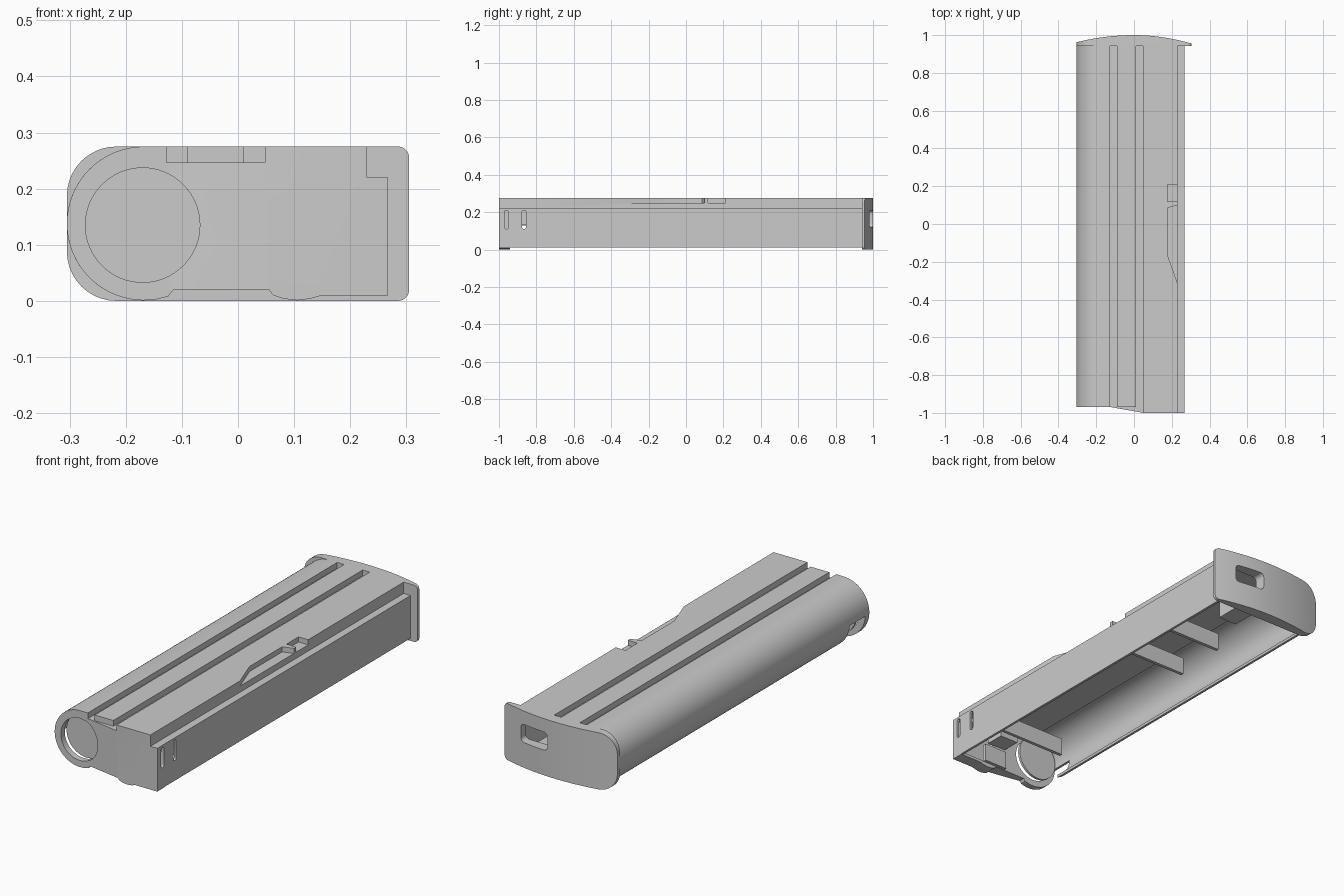
import bpy, bmesh, math
from mathutils import Vector

if "Cube" in bpy.data.objects:
    bpy.data.objects.remove(bpy.data.objects["Cube"])

grey = bpy.data.materials.new("light grey plastic")
grey.diffuse_color = (0.6, 0.6, 0.6, 1)
grey.use_nodes = True
grey.node_tree.nodes["Principled BSDF"].inputs["Base Color"].default_value = grey.diffuse_color

CX, CZ, R = -0.168, 0.138, 0.137      # rounded side of the housing


def prism(name, pts, lo, hi, axis="y"):
    """Extrude a 2D outline along y (points x,z), z (x,y) or x (y,z)."""
    place = {"y": lambda p, t: (p[0], t, p[1]),
             "z": lambda p, t: (p[0], p[1], t),
             "x": lambda p, t: (t, p[0], p[1])}[axis]
    bm = bmesh.new()
    face = bm.faces.new([bm.verts.new(place(p, lo)) for p in pts])
    ext = bmesh.ops.extrude_face_region(bm, geom=[face])
    move = Vector(place((0, 0), hi - lo))
    bmesh.ops.translate(bm, vec=move, verts=[v for v in ext["geom"] if isinstance(v, bmesh.types.BMVert)])
    bmesh.ops.recalc_face_normals(bm, faces=bm.faces)
    me = bpy.data.meshes.new(name)
    bm.to_mesh(me)
    bm.free()
    me.materials.append(grey)
    ob = bpy.data.objects.new(name, me)
    bpy.context.collection.objects.link(ob)
    return ob


def box(name, x, y, z):
    return prism(name, [(x[0], z[0]), (x[1], z[0]), (x[1], z[1]), (x[0], z[1])], *y)


def arc(cx, cz, r, a0, a1, n):
    return [(cx + r * math.cos(math.radians(a0 + (a1 - a0) * i / n)),
             cz + r * math.sin(math.radians(a0 + (a1 - a0) * i / n))) for i in range(n + 1)]


def rounded(x0, x1, z0, z1, rl, rr, n=10):
    return (arc(x0 + rl, z0 + rl, rl, 180, 270, n) + arc(x1 - rr, z0 + rr, rr, 270, 360, n)
            + arc(x1 - rr, z1 - rr, rr, 0, 90, n) + arc(x0 + rl, z1 - rl, rl, 90, 180, n))


def cut(ob, *cutters):
    """Subtract the cutters, then remove them."""
    for c in cutters:
        m = ob.modifiers.new("cut", "BOOLEAN")
        m.operation, m.solver, m.object = "DIFFERENCE", "EXACT", c
        c.hide_render = True
        bpy.context.view_layer.objects.active = ob
        bpy.ops.object.modifier_apply(modifier=m.name)
        bpy.data.objects.remove(c)


def smooth(ob):
    bpy.ops.object.select_all(action="DESELECT")
    ob.select_set(True)
    bpy.context.view_layer.objects.active = ob
    bpy.ops.object.shade_smooth_by_angle(angle=math.radians(30))


# top line with two long grooves and the stepped right shoulder
top = []
for g0, g1 in ((-0.127, -0.09), (0.01, 0.048)):
    top += [(g0, 0.275), (g0, 0.247), (g1, 0.247), (g1, 0.275)]
top += [(0.23, 0.275), (0.23, 0.22), (0.267, 0.22)]

# long open-bottom housing shell
t = 0.012
outer = arc(CX, CZ, R, 247, 90, 32) + top + [(0.267, 0.012)]
inner = [(0.267 - t, 0.012), (0.267 - t, 0.208), (0.218, 0.208), (0.218, 0.235), (-0.139, 0.235)]
inner += arc(CX, CZ, R - t, 76, 246, 32)
housing = prism("housing_shell", outer + inner, -0.94, 0.946)
cut(housing,
    prism("latch_cut", [(0.25, -0.37), (0.178, -0.165), (0.178, 0.085), (0.25, 0.106)], 0.25, 0.3, "z"),
    prism("catch_cut", [(0.178, 0.118), (0.25, 0.118), (0.25, 0.21), (0.178, 0.21)], 0.25, 0.3, "z"),
    box("side_opening", (-0.4, -0.12), (-0.95, -0.82), (-0.1, 0.13)),
    prism("slot_cut", rounded(-0.876, -0.856, 0.11, 0.21, 0.009, 0.009, 5), 0.24, 0.3, "x"))
smooth(housing)

# front wall with round opening, slanted face, foot bumps and a hollow right side
bottom = [(0.267, 0.01), (0.15, 0.01), (0.13, 0.004), (0.105, 0.001), (0.08, 0.004),
          (0.063, 0.01), (0.055, 0.02), (-0.115, 0.02), (-0.123, 0.01)]
front = prism("front_wall", arc(CX, CZ, R, 289, 90, 40) + top + bottom, -1.0, -0.94)
cut(front,
    prism("slant_cut", [(-0.4, -1.1), (0.05, -1.1), (0.05, -1.0), (-0.12, -0.97), (-0.4, -0.97)], -0.1, 0.4, "z"),
    box("ridge_cut", (-0.126, 0.047), (-1.1, -0.97), (0.247, 0.3)),
    prism("round_cut", arc(-0.17, 0.135, 0.102, 0, 354.375, 63), -1.1, -0.9),
    box("hollow_cut", (0.06, 0.255), (-0.98, -0.9), (0.024, 0.208)),
    prism("slot_cut", rounded(-0.97, -0.95, 0.11, 0.21, 0.009, 0.009, 5), 0.25, 0.3, "x"))
smooth(front)

# recessed disc behind the round opening
disc = prism("recessed_disc", arc(-0.17, 0.135, 0.108, 0, 354.375, 63), -0.918, -0.906)
smooth(disc)
box("disc_support", (-0.2, -0.15), (-0.918, -0.906), (0.2, 0.265))

# bowed end cap with a rounded window
cap = prism("end_cap", rounded(-0.305, 0.305, 0.0, 0.275, 0.088, 0.02), 0.9, 1.05)
bow = [(x, 1.0 - (0.038 if x < 0 else 0.045) * (x / 0.305) ** 2)
       for x in [-0.33 + 0.66 * i / 32 for i in range(33)]]
cut(cap,
    prism("bow_cut", bow + [(0.33, 1.2), (-0.33, 1.2)], -0.1, 0.4, "z"),
    box("back_cut", (-0.4, 0.4), (0.8, 0.942), (-0.1, 0.4)),
    prism("window_cut", rounded(0.045, 0.2, 0.122, 0.21, 0.02, 0.02, 6), 0.9, 1.1))
smooth(cap)

# inner ribs and blocks seen through the open bottom
for i, (y, x, z) in enumerate(((0.28, -0.06, 0.022), (0.56, -0.04, 0.022), (-0.675, -0.12, 0.03))):
    box(f"inner_rib_{i + 1}", (x, 0.257), (y - 0.008, y + 0.008), (z, z + 0.085))
box("front_block", (0.005, 0.13), (-0.945, -0.925), (0.022, 0.11))
box("front_shelf", (0.0, 0.1), (-0.945, -0.85), (0.131, 0.236))
box("rear_block", (0.05, 0.15), (0.8, 0.945), (0.022, 0.11))
